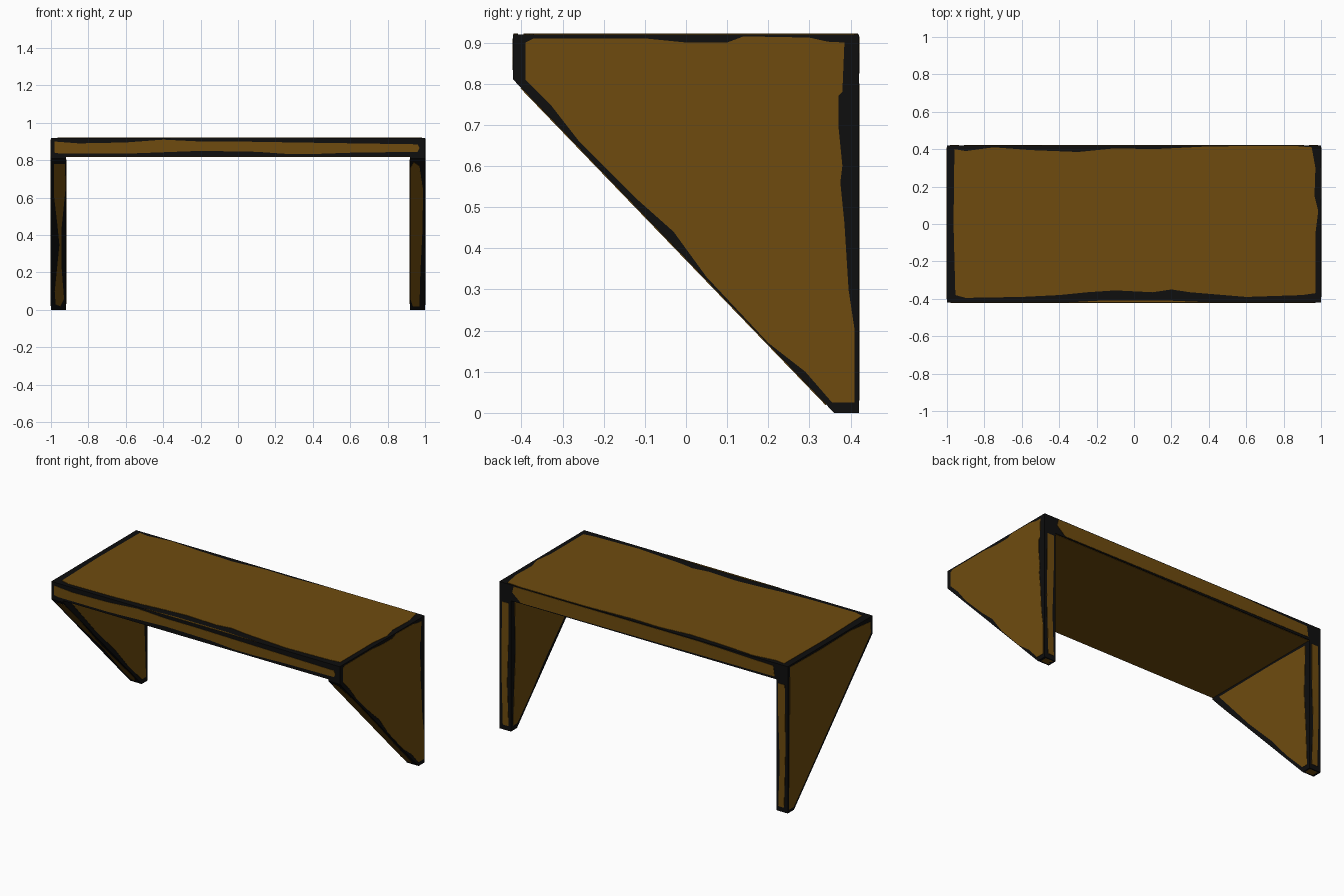
import bpy, bmesh
from mathutils import Vector

if "Cube" in bpy.data.objects:
    bpy.data.objects.remove(bpy.data.objects["Cube"])


def material(name, rgb):
    m = bpy.data.materials.new(name)
    m.diffuse_color = (*rgb, 1)
    m.use_nodes = True
    m.node_tree.nodes["Principled BSDF"].inputs["Base Color"].default_value = m.diffuse_color
    return m


BROWN = material("brown wood", (0.157, 0.071, 0.0045))
BLACK = material("black edging", (0.0044, 0.0044, 0.0044))


def prism(name, ring_a, ring_b, mat):
    """Solid between two matching outlines."""
    bm = bmesh.new()
    a = [bm.verts.new(p) for p in ring_a]
    b = [bm.verts.new(p) for p in ring_b]
    bm.faces.new(a)
    bm.faces.new(b[::-1])
    for i in range(len(a)):
        j = (i + 1) % len(a)
        bm.faces.new((a[j], a[i], b[i], b[j]))
    bmesh.ops.recalc_face_normals(bm, faces=bm.faces)
    me = bpy.data.meshes.new(name)
    bm.to_mesh(me)
    bm.free()
    me.materials.append(mat)
    ob = bpy.data.objects.new(name, me)
    bpy.context.collection.objects.link(ob)
    return ob


def plate(name, pts, place, normal):
    """Thin brown panel lying on a black face."""
    n = Vector(normal).normalized() * 0.002
    base = [Vector(place(u, v)) for u, v in pts]
    return prism(name, [p + n for p in base], [p - n for p in base], BROWN)


def rect(u0, u1, v0, v1):
    return [(u0, v0), (u1, v0), (u1, v1), (u0, v1)]


W, D, H, T, S = 1.0, 0.42, 0.92, 0.08, 0.82   # half width, half depth, height, leg width, slab underside

# Black bodies: top slab and two tapered side brackets
prism("top_slab", [(x, y, S) for x, y in rect(-W, W, -D, D)],
      [(x, y, H) for x, y in rect(-W, W, -D, D)], BLACK)
side = [(-D, S), (-D, 0.81), (0.36, 0), (D, 0), (D, S)]
for label, x0 in (("left", -W), ("right", W - T)):
    prism(label + "_bracket", [(x0, y, z) for y, z in side],
          [(x0 + T, y, z) for y, z in side], BLACK)

# Top panel with worn, wavy border
top = [(-.96, .40), (-.9, .39), (-.75, .41), (-.55, .395), (-.3, .385), (-.1, .405),
       (.1, .40), (.4, .415), (.85, .418), (.95, .41), (.97, .3), (.965, .15),
       (.985, .07), (.97, -.05), (.97, -.37), (.9, -.38), (.6, -.39), (.3, -.365),
       (.2, -.35), (.1, -.365), (-.1, -.355), (-.25, -.365), (-.4, -.38),
       (-.6, -.39), (-.9, -.395), (-.955, -.38), (-.965, 0)]
plate("top_panel", top, lambda u, v: (u, v, H), (0, 0, 1))
plate("top_front_sliver", [(-.36, -.419), (.42, -.419), (.2, -.41), (-.15, -.408)],
      lambda u, v: (u, v, H), (0, 0, 1))

# Front strip of the slab
front = [(-.98, .84), (-.98, .90), (-.85, .89), (-.6, .895), (-.4, .91), (-.2, .90),
         (0, .90), (.3, .895), (.96, .885), (.97, .865), (.96, .845), (.6, .84),
         (.4, .833), (.27, .833), (.1, .845), (-.2, .85), (-.6, .835), (-.95, .835)]
plate("front_panel", front, lambda u, v: (u, -D, v), (0, -1, 0))

# Back strip and underside
back = [(-.91, .835), (-.9, .90), (-.7, .905), (-.4, .915), (.3, .915), (.9, .915),
        (.91, .875), (.85, .825), (0, .83)]
plate("back_panel", back, lambda u, v: (u, D, v), (0, 1, 0))
plate("underside_panel", rect(-W + T, W - T, -.415, .415), lambda u, v: (u, v, S), (0, 0, -1))

# Outer side panels
right = [(-.39, .81), (-.39, .90), (-.37, .91), (-.1, .91), (0, .90), (.1, .90),
         (.14, .915), (.3, .912), (.345, .902), (.385, .90), (.38, .78), (.37, .77),
         (.37, .70), (.38, .60), (.375, .56), (.385, .46), (.395, .30), (.41, .2),
         (.41, .025), (.355, .025), (.29, .10), (.2, .17), (.05, .33), (-.03, .44),
         (-.12, .52), (-.26, .66), (-.33, .75)]
plate("right_outer_panel", right, lambda u, v: (W, u, v), (1, 0, 0))
left = [(-.40, .82), (-.395, .89), (-.2, .91), (.1, .905), (.40, .91), (.405, .5),
        (.41, .02), (.365, .02), (.2, .19), (0, .40), (-.25, .66)]
plate("left_outer_panel", left, lambda u, v: (-W, u, v), (-1, 0, 0))

# Inner bracket panels
inner = [(-.36, .80), (.1, .805), (.385, .80), (.375, .5), (.39, .25), (.40, .03),
         (.36, .03), (.22, .17), (.1, .31), (-.1, .51)]
plate("left_inner_panel", inner, lambda u, v: (-W + T, u, v), (1, 0, 0))
plate("right_inner_panel", inner, lambda u, v: (W - T, u, v), (-1, 0, 0))


# Sloped front edges of the brackets
def slope(u, v):
    return (u, -D + (0.81 - v) / 0.81 * 0.78, v)


slope_normal = (0, -0.81, -0.78)
plate("left_slope_panel", [(-.985, .78), (-.925, .78), (-.922, .65), (-.945, .42), (-.945, .25),
                           (-.93, .06), (-.95, .02), (-.975, .03), (-.98, .1), (-.955, .35),
                           (-.965, .45), (-.985, .62)], slope, slope_normal)
plate("right_slope_panel", [(.922, .76), (.94, .79), (.97, .77), (.99, .64), (.985, .4),
                            (.975, .2), (.97, .02), (.935, .02), (.922, .06)], slope, slope_normal)

# Back edges and feet of the brackets
for label, s in (("left", -1), ("right", 1)):
    plate(label + "_back_edge_panel",
          [(s * .975, .03), (s * .935, .03), (s * .945, .3), (s * .935, .6),
           (s * .935, .80), (s * .98, .80), (s * .985, .4)],
          lambda u, v: (u, D, v), (0, 1, 0))
    plate(label + "_foot_panel", rect(s * .93, s * .985, .37, .412),
          lambda u, v: (u, v, 0.002), (0, 0, -1))
